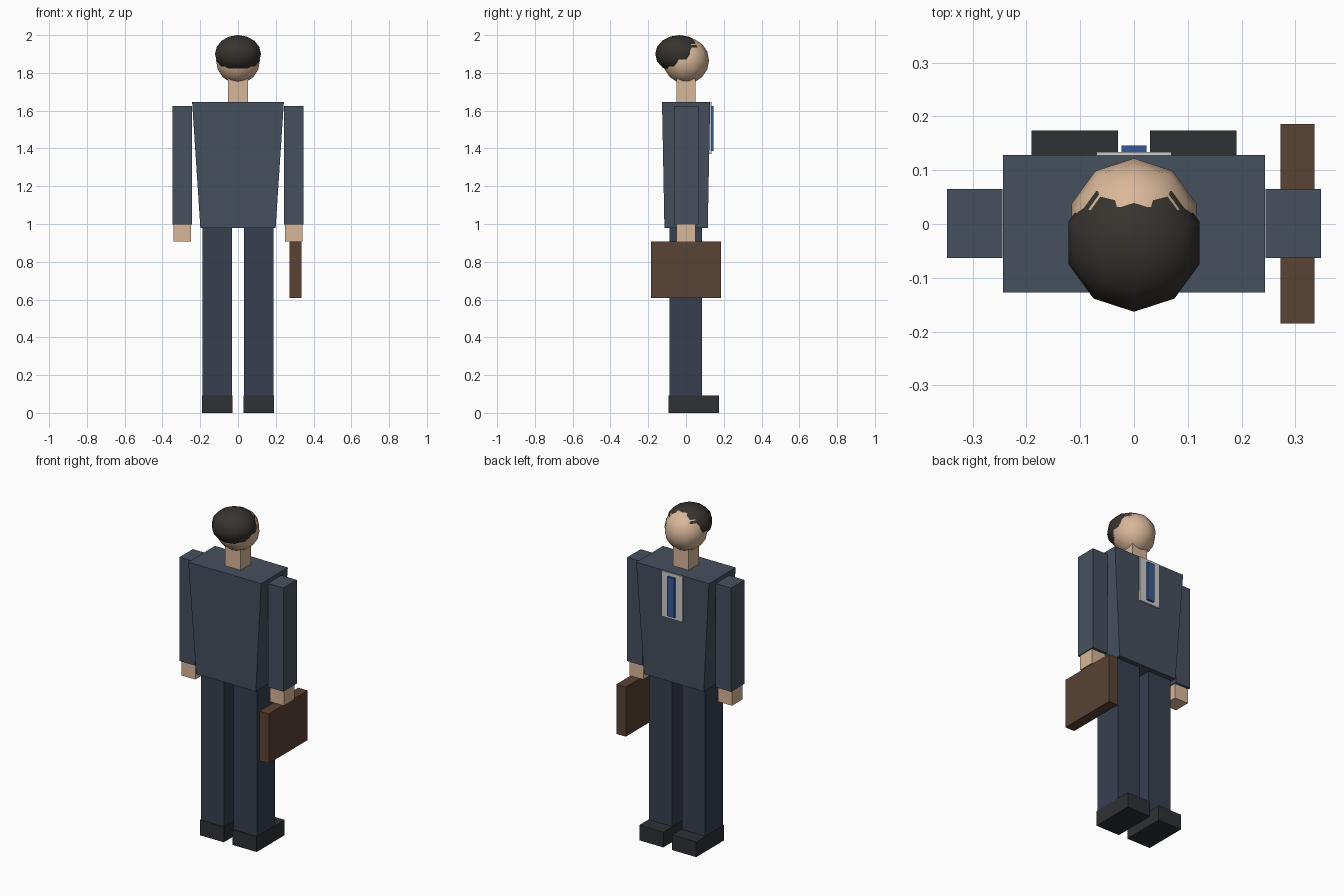
import bpy, bmesh
from mathutils import Matrix

if "Cube" in bpy.data.objects:
    bpy.data.objects.remove(bpy.data.objects["Cube"])


def mat(name, rgb):
    m = bpy.data.materials.new(name)
    m.diffuse_color = [(c / 255) ** 2.2 for c in rgb] + [1]
    m.use_nodes = True
    m.node_tree.nodes["Principled BSDF"].inputs["Base Color"].default_value = m.diffuse_color
    return m


JACKET = mat("jacket_cloth", (72, 81, 94))
TROUSER = mat("trouser_cloth", (58, 65, 80))
SKIN = mat("skin", (216, 182, 152))
HAIR = mat("hair", (58, 54, 50))
BLACK = mat("shoe_leather", (50, 52, 56))
BROWN = mat("case_leather", (90, 69, 56))
WHITE = mat("shirt_cloth", (205, 205, 203))
BLUE = mat("tie_cloth", (58, 90, 150))


def finish(bm, name, material):
    bmesh.ops.recalc_face_normals(bm, faces=bm.faces)
    me = bpy.data.meshes.new(name)
    bm.to_mesh(me)
    bm.free()
    me.materials.append(material)
    ob = bpy.data.objects.new(name, me)
    bpy.context.collection.objects.link(ob)
    return ob


def box(name, material, x, y, z, taper=(1, 1)):
    """Box from (min, max) ranges; taper scales the bottom face in x and y."""
    bm = bmesh.new()
    bmesh.ops.create_cube(bm, size=1)
    for v in bm.verts:
        tx, ty = taper if v.co.z < 0 else (1, 1)
        v.co.x *= tx
        v.co.y *= ty
        for i, (a, b) in enumerate((x, y, z)):
            v.co[i] = (a + b) / 2 + v.co[i] * (b - a)
    return finish(bm, name, material)


def ball(name, material, centre, radius, height):
    """Ten-sided smooth ellipsoid."""
    bm = bmesh.new()
    bmesh.ops.create_uvsphere(
        bm, u_segments=10, v_segments=8, radius=1,
        matrix=Matrix.Translation(centre) @ Matrix.Diagonal((radius, radius, height, 1)))
    for f in bm.faces:
        f.smooth = True
    return finish(bm, name, material)


# limbs, mirrored left and right
for side, s in (("left", -1), ("right", 1)):
    def limb(part, material, x, y, z):
        box(f"{side}_{part}", material, sorted((s * x[0], s * x[1])), y, z)
    limb("shoe", BLACK, (0.03, 0.19), (-0.093, 0.174), (0, 0.092))
    limb("leg", TROUSER, (0.033, 0.187), (-0.088, 0.086), (0.092, 0.98))
    limb("arm", JACKET, (0.244, 0.347), (-0.063, 0.065), (0.998, 1.624))
    limb("hand", SKIN, (0.25, 0.342), (-0.05, 0.05), (0.907, 0.998))

# jacket body, narrowing to the waist
box("jacket", JACKET, (-0.243, 0.243), (-0.127, 0.128), (0.979, 1.647), (0.82, 0.9))

# shirt front and tie on the chest
box("shirt_front", WHITE, (-0.07, 0.07), (0.11, 0.134), (1.37, 1.645))
box("tie", BLUE, (-0.023, 0.023), (0.12, 0.146), (1.387, 1.625))

# head
box("neck", SKIN, (-0.052, 0.052), (-0.05, 0.05), (1.647, 1.77))
ball("head", SKIN, (0, 0, 1.865), 0.122, 0.122)
ball("hair", HAIR, (0, -0.035, 1.9), 0.128, 0.1)

# briefcase in the right hand
box("briefcase", BROWN, (0.272, 0.335), (-0.185, 0.186), (0.608, 0.907))
